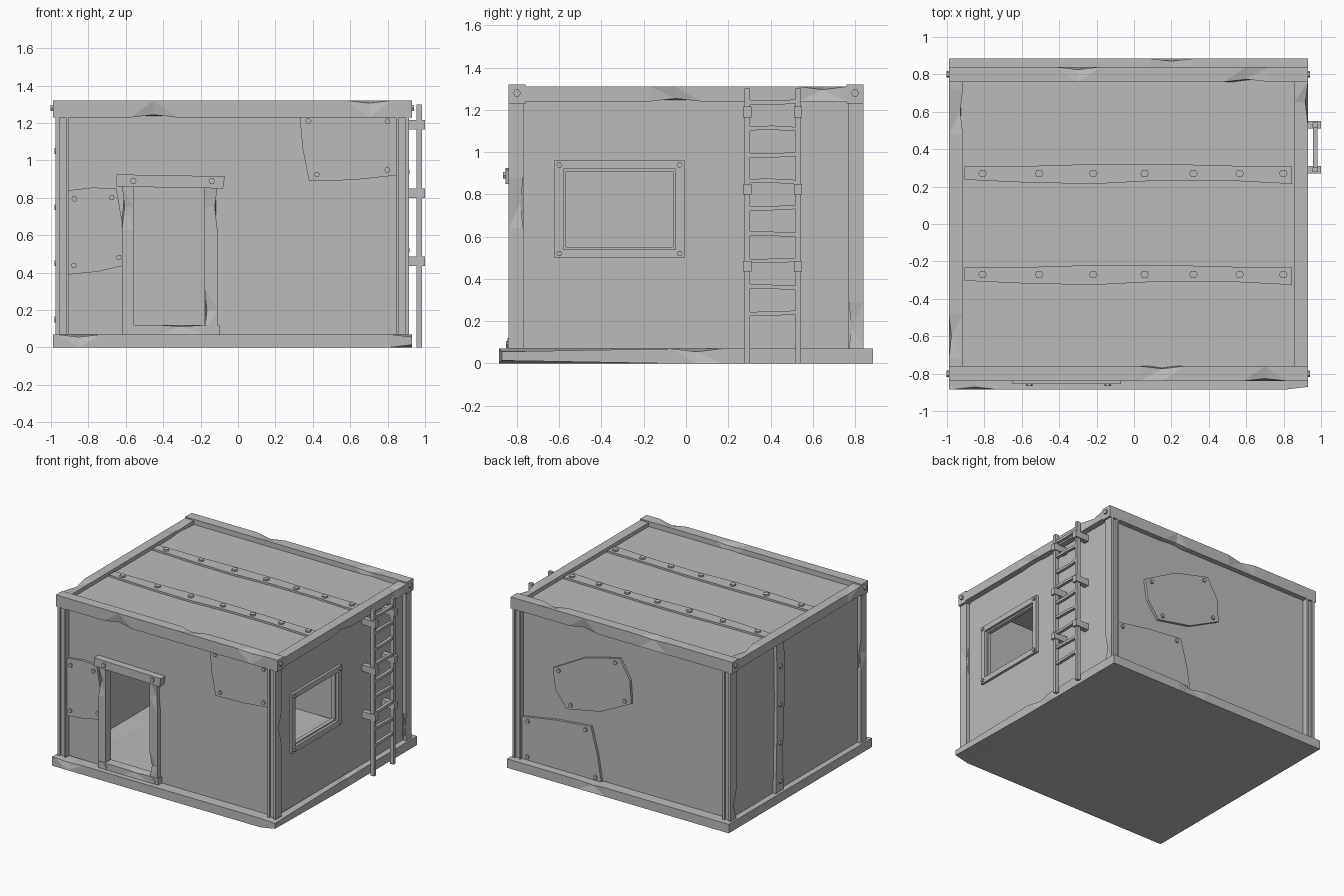
import bpy, bmesh, math
from mathutils import Vector

if "Cube" in bpy.data.objects:
    bpy.data.objects.remove(bpy.data.objects["Cube"])

metal = bpy.data.materials.new("plain_grey")
metal.use_nodes = True
metal.diffuse_color = (0.5, 0.5, 0.5, 1)
metal.node_tree.nodes["Principled BSDF"].inputs["Base Color"].default_value = metal.diffuse_color

# Main sizes of the cabin
MIDDLE = -0.03
SLAB_HALF, SLAB_DEPTH, FLOOR = 0.96, 0.885, 0.07
WALL_HALF, WALL_DEPTH, THICK = 0.915, 0.8, 0.03
POST_HALF, POST_DEPTH, POST_WIDTH = 0.945, 0.84, 0.07
EAVE, TOP, ROOF = 1.24, 1.32, 1.28
LEFT_WALL, RIGHT_WALL = MIDDLE + WALL_HALF, MIDDLE - WALL_HALF
LEFT_INNER, RIGHT_INNER = LEFT_WALL - 0.04, RIGHT_WALL + 0.04
SIDES = {"left": 1, "right": -1}
ENDS = {"back": 1, "front": -1}
DIRECTION = {"left": (0, 1), "right": (0, -1), "back": (1, 1), "front": (1, -1),
             "top": (2, 1), "bottom": (2, -1)}


def finish(name, bm):
    bmesh.ops.recalc_face_normals(bm, faces=bm.faces[:])
    mesh = bpy.data.meshes.new(name)
    bm.to_mesh(mesh)
    bm.free()
    mesh.materials.append(metal)
    bpy.context.collection.objects.link(bpy.data.objects.new(name, mesh))


def place(axis, u, v, w):
    return {"x": (w, u, v), "y": (u, w, v), "z": (u, v, w)}[axis]


def prism(bm, axis, points, start, end):
    """Extrude an outline along an axis."""
    a, b = [[bm.verts.new(place(axis, u, v, w)) for u, v in points] for w in (start, end)]
    bm.faces.new(a)
    bm.faces.new(b)
    for i in range(len(a)):
        bm.faces.new((a[i - 1], a[i], b[i], b[i - 1]))


def plate(name, axis, points, start, end):
    bm = bmesh.new()
    prism(bm, axis, points, start, end)
    finish(name, bm)


def bolts(name, axis, spots, face, outward, radius=0.018):
    """Hexagonal bolt heads standing on a face."""
    bm = bmesh.new()
    for u, v in spots:
        angles = [k * math.pi / 3 for k in range(6)]
        ring = [(u + radius * math.cos(a), v + radius * math.sin(a)) for a in angles]
        prism(bm, axis, ring, face - outward * 0.005, face + outward * 0.012)
    finish(name, bm)


def grow(rect, amount):
    u0, u1, v0, v1 = rect
    return u0 - amount, u1 + amount, v0 - amount, v1 + amount


def corners(rect):
    u0, u1, v0, v1 = rect
    return [(u0, v0), (u1, v0), (u1, v1), (u0, v1)]


def frame(name, axis, outer, inner, start, end):
    """Rectangular panel with a rectangular opening."""
    bm = bmesh.new()
    loops = [[bm.verts.new(place(axis, u, v, w)) for u, v in corners(rect)]
             for rect, w in ((outer, start), (inner, start), (inner, end), (outer, end))]
    for k in range(4):
        p, q = loops[k - 1], loops[k]
        for i in range(4):
            bm.faces.new((p[i - 1], p[i], q[i], q[i - 1]))
    finish(name, bm)


def box(name, *spans, dents=(), half=0.12, depth=0.014):
    """Box from x, y and z spans; each dent is a position along a named edge."""
    bm = bmesh.new()
    spans = [sorted(span) for span in spans]
    bmesh.ops.create_cube(bm, size=1)
    for v in bm.verts:
        v.co = [spans[k][v.co[k] > 0] for k in range(3)]
    hits = []
    for pos, edge in dents:
        sides = [DIRECTION[word] for word in edge.split()]
        axis = 3 - sum(k for k, sign in sides)
        hits.append((axis, pos, sides))
        normal = Vector([float(k == axis) for k in range(3)])
        for cut in (pos - half, pos, pos + half):
            if spans[axis][0] < cut < spans[axis][1]:
                bmesh.ops.bisect_plane(bm, geom=bm.verts[:] + bm.edges[:] + bm.faces[:],
                                       plane_co=normal * cut, plane_no=normal)
    for axis, pos, sides in hits:
        for v in bm.verts:
            on_edge = all(abs(v.co[k] - spans[k][sign > 0]) < 0.001 for k, sign in sides)
            if on_edge and abs(v.co[axis] - pos) < 0.001:
                for k, sign in sides:
                    v.co[k] -= sign * depth
    bmesh.ops.connect_verts_nonplanar(bm, angle_limit=0.01, faces=bm.faces[:])
    finish(name, bm)


def patch(name, quad, outward, bulge=0.01):
    """Riveted sheet on the front or back wall, with bowed edges."""
    quad = [Vector(p) for p in quad]
    centre = sum(quad, Vector((0, 0))) / 4
    outline = []
    for here, after in zip(quad, quad[1:] + quad[:1]):
        middle = (here + after) / 2
        outline += [here, middle + (middle - centre).normalized() * bulge]
    face = outward * (WALL_DEPTH + 0.02)
    plate(name, "y", outline, outward * (WALL_DEPTH - 0.01), face)
    bolts(name + "_bolts", "y", [p + (centre - p).normalized() * 0.055 for p in quad], face, outward, 0.016)


def wavy_strip(start, end, centre, width, steps=5):
    """Outline of a long strip with uneven edges."""
    stations = [start + (end - start) * k / steps for k in range(steps + 1)]
    low = [(s, centre - width / 2 + 0.012 * math.sin(5 * s)) for s in stations]
    high = [(s, centre + width / 2 + 0.008 * math.cos(4 * s)) for s in stations]
    return low + high[::-1]


# Floor slab with chipped edges
slab_left = MIDDLE + SLAB_HALF
box("floor_slab", (MIDDLE - SLAB_HALF, slab_left), (-SLAB_DEPTH, SLAB_DEPTH), (0, FLOOR), dents=[
    (-0.85, "front top"), (0.2, "back top"), (0.05, "left top"),
    (slab_left, "front top"), (slab_left, "front bottom")])

# Walls and roof
door, window = (-0.56, -0.18, 0.12, 0.86), (-0.58, -0.05, 0.54, 0.92)
across, along = (RIGHT_INNER, LEFT_INNER), (-WALL_DEPTH, WALL_DEPTH)
frame("front_wall", "y", (*across, FLOOR, EAVE), door, -WALL_DEPTH, THICK - WALL_DEPTH)
frame("left_wall", "x", (*along, FLOOR, EAVE), window, LEFT_WALL - THICK, LEFT_WALL)
box("back_wall", across, (WALL_DEPTH - THICK, WALL_DEPTH), (FLOOR, EAVE))
box("right_wall", (RIGHT_WALL, RIGHT_WALL + THICK), along, (FLOOR, EAVE))
box("roof", (RIGHT_WALL, LEFT_WALL), along, (EAVE, ROOF))

# Corner posts: flat towards the sides, ridged towards the ends
for side, sx in SIDES.items():
    for end, sy in ENDS.items():
        dent = [(0.76 if sy < 0 else 0.17, side + (" front" if sy > 0 else " back"))]
        for part, outer, width, inset in (("flange", 0, 0.02, 0), ("core", 0.02, 0.035, 0.015),
                                          ("lip", 0.055, 0.015, 0)):
            edge = POST_HALF - outer
            box(f"{end}_{side}_post_{part}", (MIDDLE + sx * edge, MIDDLE + sx * (edge - width)),
                (sy * (POST_DEPTH - POST_WIDTH), sy * (POST_DEPTH - inset)), (FLOOR, EAVE),
                dents=dent if part == "flange" else ())

# Top beams with worn edges, and a bolt at each end
beam_dents = {"front": [(-0.45, "front bottom"), (0.7, "front top"), (0.15, "back top")],
              "back": [(0.6, "front top"), (0.3, "back bottom"), (-0.3, "back top")],
              "left": [(-0.05, "left bottom"), (0.65, "left top")],
              "right": [(0.6, "left top"), (-0.6, "right top")]}
beam_inner = POST_DEPTH - 0.08
for end, sy in ENDS.items():
    box(end + "_top_beam", (MIDDLE - SLAB_HALF, MIDDLE + SLAB_HALF), (sy * beam_inner, sy * POST_DEPTH),
        (EAVE - 0.01, TOP), dents=beam_dents[end])
for side, sx in SIDES.items():
    box(side + "_top_beam", (MIDDLE + sx * (SLAB_HALF - 0.075), MIDDLE + sx * SLAB_HALF),
        (-beam_inner, beam_inner), (EAVE, TOP - 0.01), dents=beam_dents[side])
    bolts(side + "_beam_bolts", "x", [(s * (POST_DEPTH - 0.04), ROOF) for s in ENDS.values()],
          MIDDLE + sx * SLAB_HALF, sx)

# Roof straps, bolts set closer towards the left
strap_top = ROOF + 0.015
for end, sy in ENDS.items():
    centre = sy * 0.27
    plate(end + "_roof_strap", "z", wavy_strip(RIGHT_INNER, LEFT_INNER, centre, 0.09),
          ROOF - 0.01, strap_top)
    bolts(end + "_strap_bolts", "z", [(k * (0.31 - 0.007 * k) - 0.81, centre) for k in range(7)],
          strap_top, 1, 0.023)

# Wall patches
left_edge, right_edge = LEFT_INNER, RIGHT_INNER
patch("front_upper_patch", [(0.33, EAVE), (0.38, 0.89), (left_edge, 0.92), (left_edge, EAVE)], -1)
patch("front_lower_patch", [(right_edge, 0.84), (-0.65, 0.85), (-0.6, 0.44), (right_edge, 0.39)], -1)
patch("back_upper_patch", [(0.58, 0.85), (0, 1.08), (-0.1, 0.75), (0.46, 0.56)], 1, bulge=0.04)
patch("back_lower_patch", [(left_edge, 0.4), (0.25, 0.48), (0.16, FLOOR), (left_edge, FLOOR)], 1)

# Door surround
x0, x1, sill, head = door
door_span = (THICK - WALL_DEPTH, -POST_DEPTH)
lintel_face = -POST_DEPTH - 0.015
box("door_right_jamb", (x0 - 0.06, x0), door_span, (FLOOR, head), dents=[(0.75, "right front")])
box("door_left_jamb", (x1, x1 + POST_WIDTH), door_span, (FLOOR, head),
    dents=[(0.75, "left front"), (0.2, "right front")])
box("door_sill", (x0 - 0.06, x1 + 0.08), (-WALL_DEPTH, -POST_DEPTH - 0.005), (FLOOR, sill),
    dents=[(-0.3, "front top")], depth=0.008)
plate("door_lintel", "y", [(x0 - 0.09, head), (x1 + 0.1, head - 0.01), (x1 + 0.11, head + 0.055),
                           (x0 - 0.09, head + 0.065)], lintel_face, -WALL_DEPTH)
for part, z, face in (("lintel", head + THICK, lintel_face), ("sill", sill - THICK, -POST_DEPTH)):
    bolts(part + "_bolts", "y", [(x0, z), (x1 + 0.04, z)], face, -1)

# Window surround
trim = LEFT_WALL + 0.02
frame("window_frame", "x", grow(window, 0.042), window, LEFT_WALL - 0.01, trim)
frame("window_liner", "x", window, grow(window, -0.012), LEFT_WALL - THICK, LEFT_WALL)
bolts("window_bolts", "x", corners(grow(window, 0.02)), trim, 1, 0.014)

# Seam strip on the right wall
outline = [(y, z) for z, y in wavy_strip(FLOOR, EAVE, 0.22, 0.09)]
seam = RIGHT_WALL - 0.025
plate("seam_strip", "x", outline, seam, RIGHT_WALL)
bolts("seam_bolts", "x", [(0.22, 0.15 + 0.3 * k) for k in range(4)], seam, -1)

# Ladder: rails, wall brackets and slightly bent rungs
ladder_x, ladder_y, spread = 0.97, 0.41, 0.12
for end, sy in ENDS.items():
    y = ladder_y + sy * spread
    box(end + "_ladder_rail", (ladder_x - 0.015, ladder_x + 0.015), (y - 0.013, y + 0.013), (0, 1.3))
    for k in range(3):
        z = 0.46 + k * 0.365
        box(f"{end}_ladder_bracket_{k}", (LEFT_WALL - 0.005, 1), (y - 0.02, y + 0.02), (z - 0.025, z + 0.025))
for k in range(9):
    z = FLOOR + 0.167 + k * 0.125
    tops = [(ladder_y + s * spread, z + 0.01 + 0.004 * math.sin(3 * k + 2 * s)) for s in (-1, 0, 1)]
    plate(f"ladder_rung_{k}", "x", tops + [(y, top - 0.02) for y, top in tops[::-1]],
          ladder_x - 0.012, ladder_x + 0.012)
